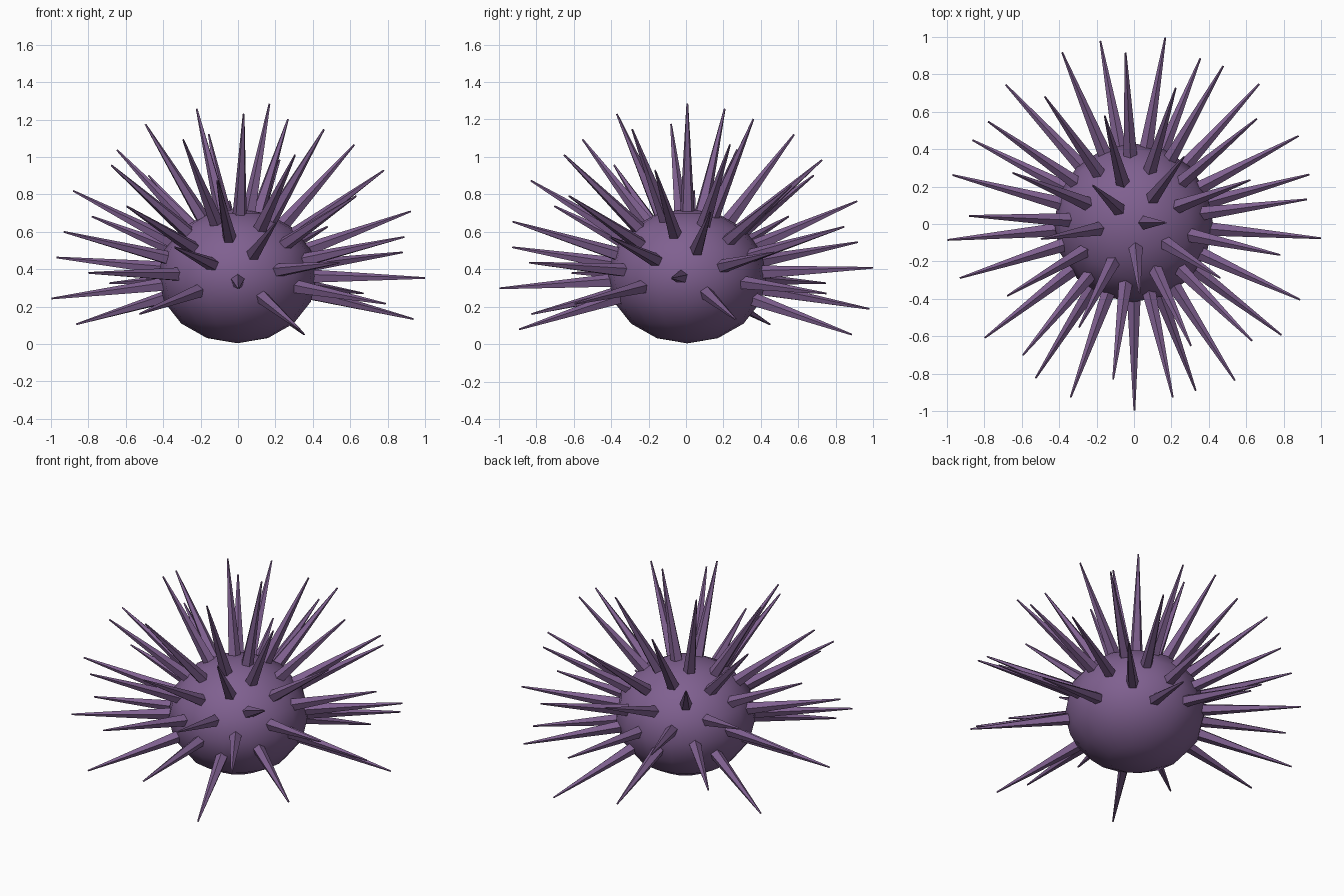
import bpy, bmesh, math
from mathutils import Vector

if "Cube" in bpy.data.objects:
    bpy.data.objects.remove(bpy.data.objects["Cube"])

CENTRE = Vector((-0.003, 0.007, 0.364))
COUNT = 46
STEP = 1.35 / COUNT            # spiral step, from the top to just below the equator
REACH = Vector((1.006, 1.006, 0.934))   # ellipsoid of the spine tips


def material(name, colour):
    m = bpy.data.materials.new(name)
    m.diffuse_color = (*colour, 1)
    m.use_nodes = True
    m.node_tree.nodes["Principled BSDF"].inputs["Base Color"].default_value = m.diffuse_color
    return m


purple = material("urchin purple", (0.215, 0.118, 0.28))


def make_object(name, bm, mat):
    mesh = bpy.data.meshes.new(name)
    bm.to_mesh(mesh)
    bm.free()
    mesh.materials.append(mat)
    ob = bpy.data.objects.new(name, mesh)
    bpy.context.collection.objects.link(ob)
    return ob


# Round, slightly flattened body
bm = bmesh.new()
bmesh.ops.create_uvsphere(bm, u_segments=16, v_segments=8, radius=1)
for v in bm.verts:
    v.co = Vector((v.co.x * 0.425, v.co.y * 0.425, v.co.z * 0.36)) + CENTRE
body = make_object("body", bm, purple)
for p in body.data.polygons:
    p.use_smooth = True

# Five-sided tapered spines on a golden-angle spiral
bm = bmesh.new()
golden = math.pi * (3 - math.sqrt(5))
for i in range(COUNT):
    h = 1 - (i + 0.5) * STEP
    r = math.sqrt(1 - h * h)
    a = i * golden
    tip = Vector((r * math.cos(a) * REACH.x, r * math.sin(a) * REACH.y, h * REACH.z))
    base = tip * 0.37
    rot = tip.to_track_quat('Z', 'Y').to_matrix().to_4x4()
    rot.translation = CENTRE + (tip + base) / 2
    bmesh.ops.create_cone(bm, cap_ends=True, segments=5, radius1=0.04, radius2=0.005,
                          depth=(tip - base).length, matrix=rot)
make_object("spines", bm, purple)
